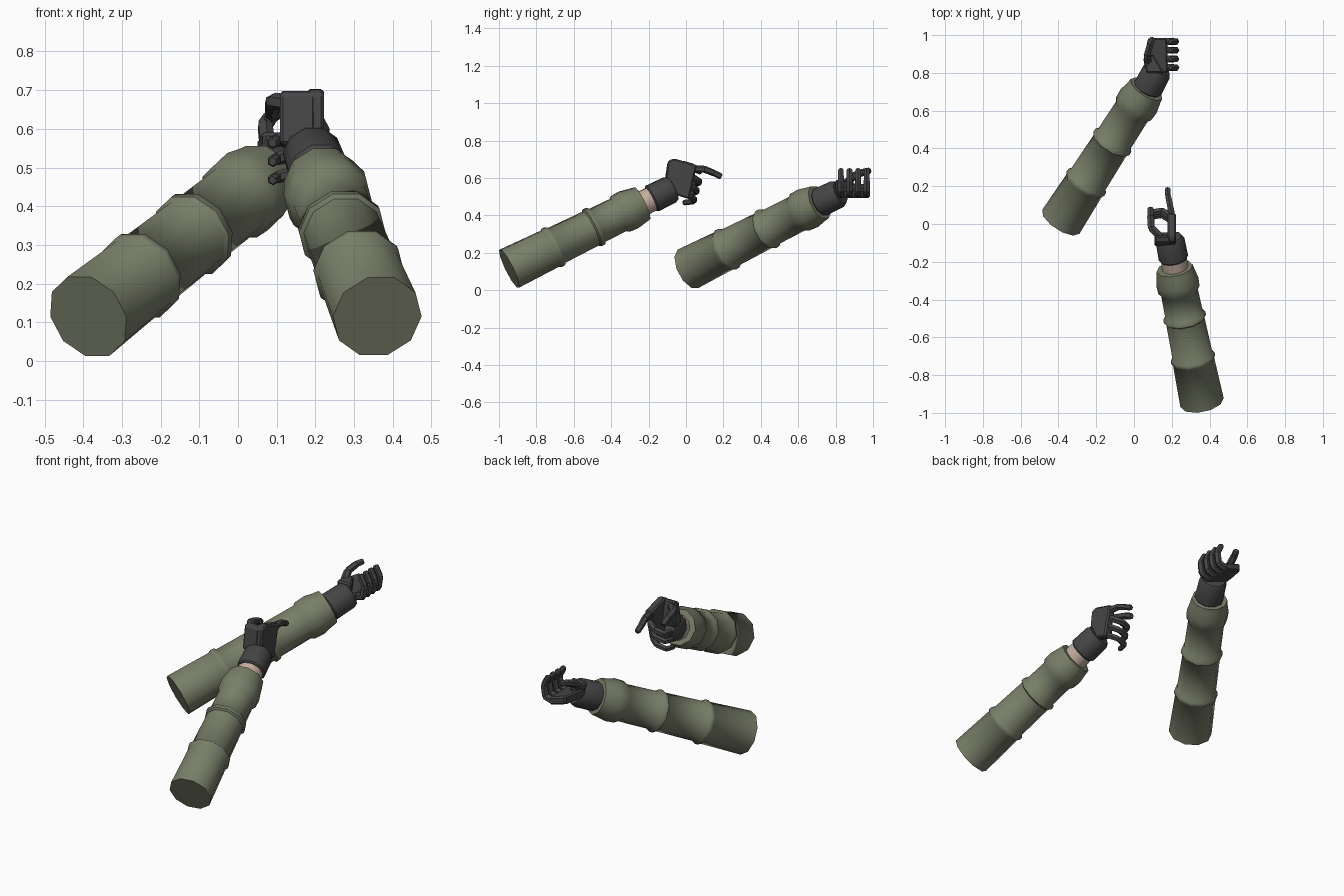
import bpy, bmesh, math
from mathutils import Vector

if "Cube" in bpy.data.objects:
    bpy.data.objects.remove(bpy.data.objects["Cube"])


def material(name, rgb):
    m = bpy.data.materials.new(name)
    m.diffuse_color = (*rgb, 1)
    m.use_nodes = True
    m.node_tree.nodes["Principled BSDF"].inputs["Base Color"].default_value = m.diffuse_color
    return m


OLIVE = material("olive_cloth", (0.19, 0.21, 0.14))
GLOVE = material("dark_glove", (0.060, 0.060, 0.062))
SKIN = material("skin", (0.56, 0.42, 0.35))


def finish(bm, name, mat, smooth=None, bevel=0):
    bmesh.ops.recalc_face_normals(bm, faces=bm.faces)
    me = bpy.data.meshes.new(name)
    bm.to_mesh(me)
    bm.free()
    me.materials.append(mat)
    ob = bpy.data.objects.new(name, me)
    bpy.context.collection.objects.link(ob)
    if bevel:
        b = ob.modifiers.new("bevel", "BEVEL")
        b.width, b.segments, b.limit_method = bevel, 1, "ANGLE"
    if smooth:
        bpy.context.view_layer.objects.active = ob
        ob.select_set(True)
        bpy.ops.object.shade_smooth_by_angle(angle=math.radians(smooth))
        ob.select_set(False)
    return ob


def add_tube(bm, p0, p1, profile, n, roll=0.0):
    """Lathed tube from p0 to p1; profile is (fraction along, radius)."""
    p0, p1 = Vector(p0), Vector(p1)
    q = (p1 - p0).to_track_quat("Z", "Y")
    rings = []
    for t, r in profile:
        c = p0.lerp(p1, t)
        rings.append([bm.verts.new(c + q @ Vector((r * math.cos(a), r * math.sin(a), 0)))
                      for a in (2 * math.pi * i / n + roll for i in range(n))])
    for a, b in zip(rings, rings[1:]):
        for i in range(n):
            j = (i + 1) % n
            bm.faces.new((a[i], a[j], b[j], b[i]))
    bm.faces.new(rings[0][::-1])
    bm.faces.new(rings[-1])


def tube(name, p0, p1, profile, mat, n=10, smooth=None, roll=0.0):
    bm = bmesh.new()
    add_tube(bm, p0, p1, profile, n, roll)
    return finish(bm, name, mat, smooth)


def finger(name, pts, r):
    """Chain of chamfered six-sided segments with pinched joints."""
    bm = bmesh.new()
    for i, (a, b) in enumerate(zip(pts, pts[1:])):
        k = r * (1 - 0.08 * i)
        a, b = Vector(a), Vector(b)
        e = (b - a).normalized() * k * 0.35
        add_tube(bm, a - e, b + e, [(0, k * .7), (.15, k), (.85, k * .96), (1, k * .65)], 6, math.pi / 6)
    return finish(bm, name, GLOVE)


def hull(name, pts, bevel=0.008):
    bm = bmesh.new()
    for p in pts:
        bm.verts.new(p)
    res = bmesh.ops.convex_hull(bm, input=bm.verts)
    bmesh.ops.delete(bm, geom=list({g for g in res["geom_interior"] + res["geom_unused"]
                                    if isinstance(g, bmesh.types.BMVert)}), context="VERTS")
    bmesh.ops.dissolve_limit(bm, angle_limit=0.03, verts=bm.verts, edges=bm.edges)
    return finish(bm, name, GLOVE, bevel=bevel)


def sleeve(name, p0, p1, ring1, ring2, cuff):
    """Straight sleeve with two folded seams and a bulging cuff."""
    prof = [(0, .117), (ring1 - .025, .111), (ring1 - .015, .119), (ring1 + .008, .118), (ring1 + .02, .107),
            (ring2 - .025, .103), (ring2 - .015, .114), (ring2 + .008, .113), (ring2 + .02, .101),
            (cuff - .02, .099), (cuff, .111), (cuff + .06, .114), (.965, .103), (1, .098)]
    tube(name, p0, p1, prof, OLIVE, 10, 50)


# ---------- right arm ----------
sleeve("right_sleeve", (.36, -.945, .115), (.215, -.235, .465), .335, .64, .84)
tube("right_wrist_skin", (.225, -.28, .44), (.207, -.16, .50), [(0, .072), (1, .068)], SKIN, 10, 40)
tube("right_glove_cuff", (.21, -.187, .487), (.188, -.07, .545),
     [(0, .072), (.06, .079), (.85, .077), (1, .066)], GLOVE, 10, 40)

# palm: slab with its back towards +x, and a heel block over the wrist
side = [(-.118, .53), (-.096, .692), (-.064, .705), (.059, .668), (.016, .487)]
hull("right_palm", [(x, y, z) for y, z in side for x in (.178, .222)])
hull("right_palm_heel", [(x, y, z) for x in (.108, .2)
                         for y, z in ((-.118, .56), (-.098, .69), (-.064, .70), (-.045, .60), (-.06, .55))])

finger("right_index_finger", [(.2, .045, .648), (.192, .095, .648), (.18, .15, .626), (.178, .185, .609)], .020)
for i, part in enumerate(("middle", "ring", "little")):
    z, y = .60 - .048 * i, .04 - .012 * i
    finger("right_%s_finger" % part,
           [(.198, y, z), (.148, y + .03, z - .018), (.098, y + .022, z - .03), (.09, y - .028, z - .036)],
           .0205 - .0012 * i)
finger("right_thumb", [(.14, -.07, .665), (.092, -.02, .672), (.087, .04, .655), (.088, .08, .635)], .023)

# ---------- left arm ----------
sleeve("left_sleeve", (-.387, .012, .115), (.066, .715, .47), .30, .605, .85)
tube("left_wrist_skin", (.03, .66, .44), (.085, .745, .483), [(0, .072), (1, .070)], SKIN, 10, 40)
tube("left_glove_cuff", (.07, .712, .468), (.13, .825, .522),
     [(0, .072), (.05, .079), (.85, .077), (1, .066)], GLOVE, 10, 40)

# palm: slab facing up, raised at the thumb side
plan = [(.065, .80, .535), (.05, .87, .55), (.075, .985, .545), (.175, .985, .515), (.18, .80, .515)]
hull("left_palm", [(x, y, z + d) for x, y, z in plan for d in (-.022, .024)])
hull("left_palm_heel", [(x, y, z) for x, y in ((.065, .80), (.055, .87), (.10, .90), (.16, .80))
                        for z in (.515, .59)])

for i, part in enumerate(("little", "ring", "middle", "index")):
    y = .828 + .046 * i
    finger("left_%s_finger" % part,
           [(.165, y, .515), (.212, y, .528), (.222, y, .59), (.195, y, .642)], .0215)
finger("left_thumb", [(.075, .85, .565), (.07, .895, .61), (.085, .95, .632), (.10, .98, .638)], .022)
